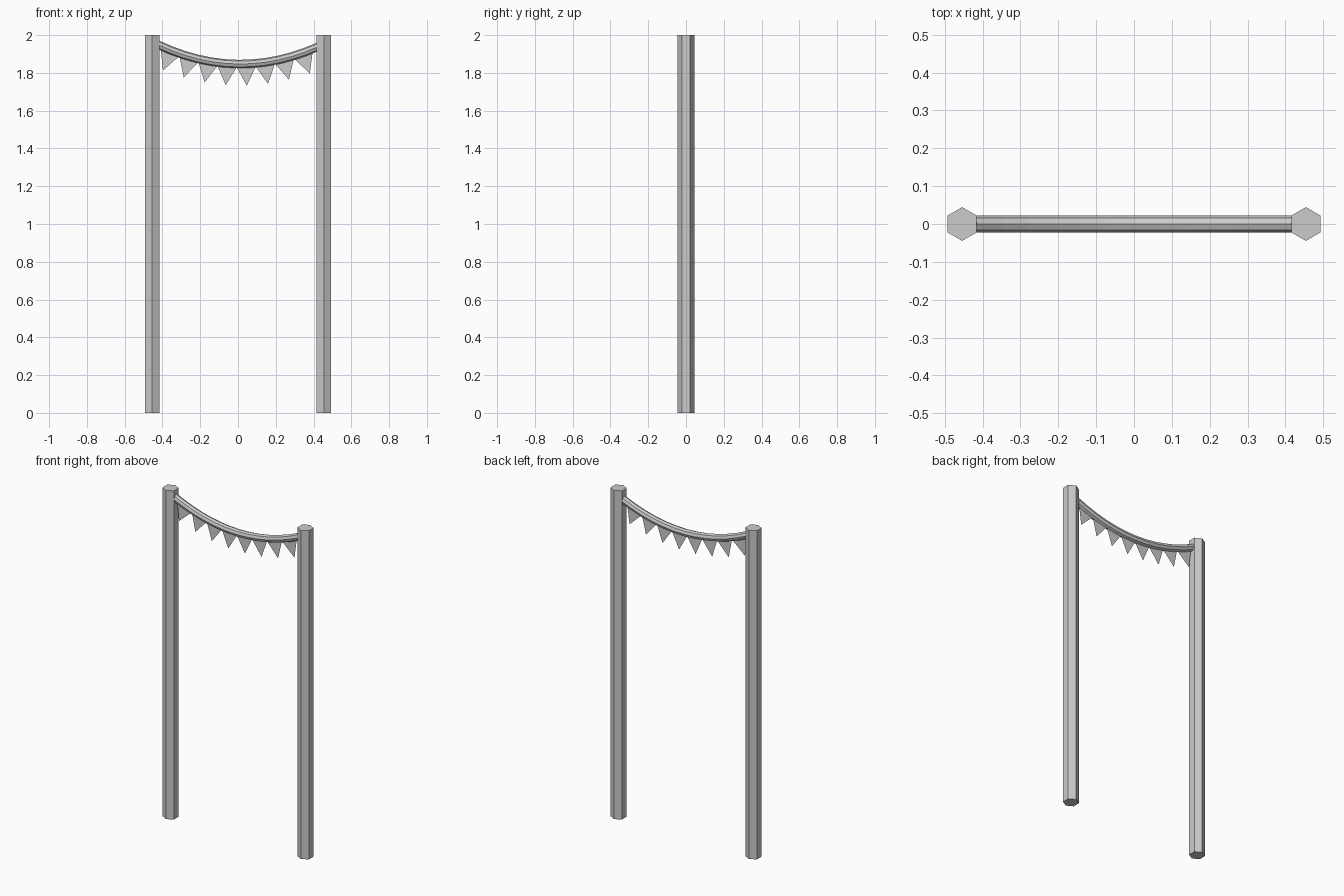
import bpy, bmesh
from math import pi, sin, cos
from mathutils import Vector

if "Cube" in bpy.data.objects:
    bpy.data.objects.remove(bpy.data.objects["Cube"])

POST_X, POST_R, POST_H = 0.454, 0.0445, 2.0
ROPE_R, ROPE_SIDES, ROPE_STEPS = 0.022, 8, 12
LOW_X, LOW_Z, SAG = 0.012, 1.847, 0.54


def rope_frame(x):
    """Point on the sagging line and its upward normal."""
    d = x - LOW_X
    point = Vector((x, 0, LOW_Z + SAG * d * d))
    normal = Vector((-2 * SAG * d, 0, 1)).normalized()
    return point, normal


def finish(bm, name):
    bmesh.ops.recalc_face_normals(bm, faces=bm.faces)
    mesh = bpy.data.meshes.new(name)
    bm.to_mesh(mesh)
    bm.free()
    obj = bpy.data.objects.new(name, mesh)
    bpy.context.collection.objects.link(obj)
    return obj


# Hexagonal posts, corners pointing front and back
def post(name, x):
    bpy.ops.mesh.primitive_cylinder_add(vertices=6, radius=POST_R, depth=POST_H,
                                        location=(x, 0, POST_H / 2))
    bpy.context.object.name = name


post("left_post", -POST_X)
post("right_post", POST_X)

# Sagging eight-sided rope, ends sunk into the posts
bm = bmesh.new()
rings = []
x_end = POST_X - 0.03
for i in range(ROPE_STEPS + 1):
    p, n = rope_frame(-x_end + 2 * x_end * i / ROPE_STEPS)
    angles = [2 * pi * k / ROPE_SIDES for k in range(ROPE_SIDES)]
    rings.append([bm.verts.new(p + ROPE_R * (n * cos(a) + Vector((0, sin(a), 0))))
                  for a in angles])
for a, b in zip(rings, rings[1:]):
    for k in range(ROPE_SIDES):
        j = (k + 1) % ROPE_SIDES
        bm.faces.new((a[k], a[j], b[j], b[k]))
bm.faces.new(rings[0])
bm.faces.new(rings[-1])
finish(bm, "rope")


# Thin triangular pennants hanging square to the rope
def pennant(name, x, half_width=0.05, length=0.115):
    p, n = rope_frame(x)
    along = Vector((n.z, 0, -n.x))
    base = p - n * (ROPE_R - 0.004)
    bm = bmesh.new()
    bm.faces.new([bm.verts.new(v) for v in (base - along * half_width,
                                            p - n * length,
                                            base + along * half_width)])
    finish(bm, name)


for i in range(8):
    pennant(f"pennant_{i + 1}", -0.355 + 0.0995 * i)
